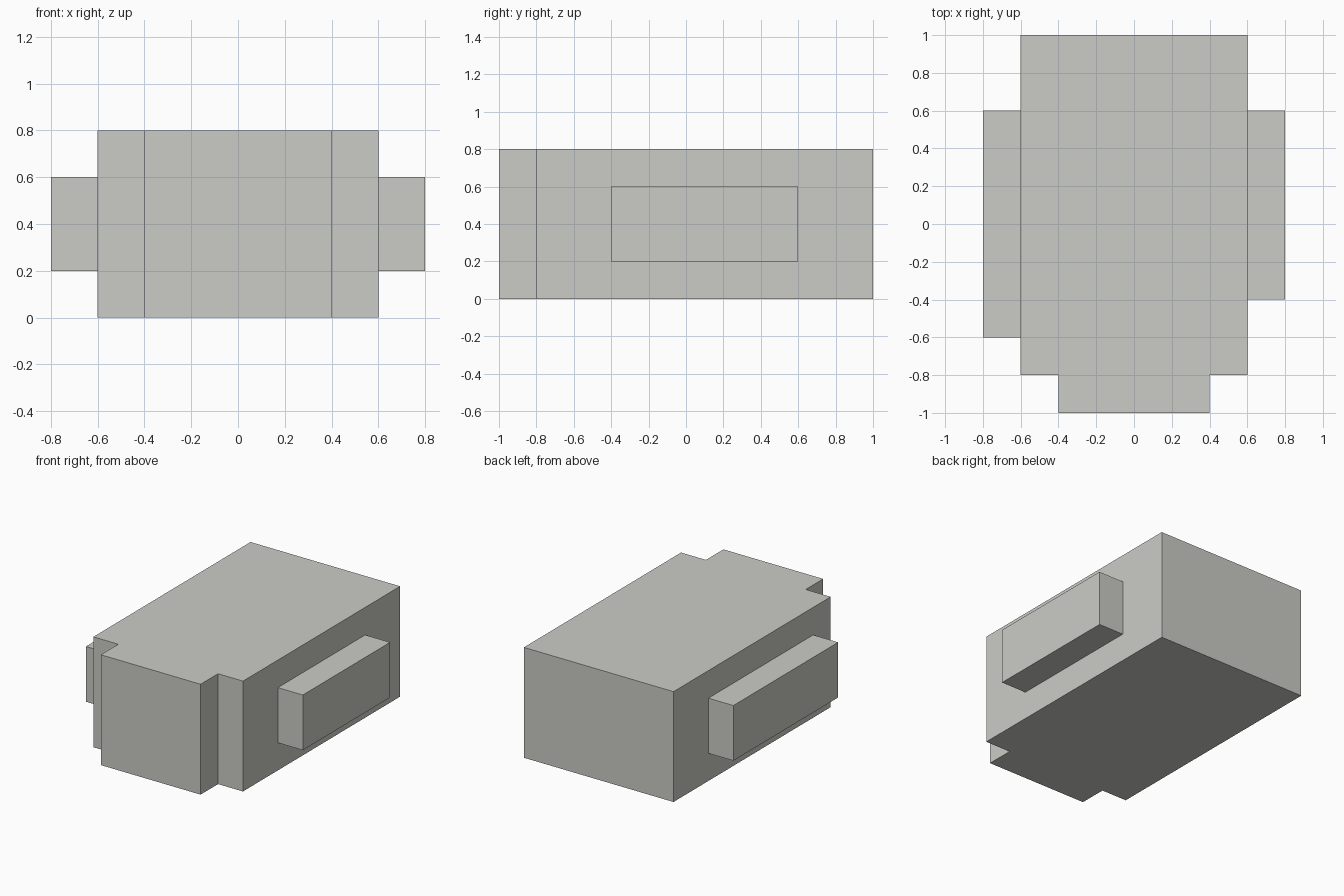
import bpy
import bmesh

if "Cube" in bpy.data.objects:
    bpy.data.objects.remove(bpy.data.objects["Cube"])

grey = bpy.data.materials.new("warm_light_grey")
grey.diffuse_color = (0.60, 0.60, 0.565, 1.0)
grey.use_nodes = True
grey.node_tree.nodes["Principled BSDF"].inputs["Base Color"].default_value = grey.diffuse_color


def prism(name, outline, z0, z1):
    """Extrude a counter-clockwise plan outline from z0 up to z1."""
    bm = bmesh.new()
    base = bm.faces.new([bm.verts.new((x, y, z0)) for x, y in outline])
    top = bmesh.ops.extrude_face_region(bm, geom=[base], use_keep_orig=True)
    verts = [v for v in top["geom"] if isinstance(v, bmesh.types.BMVert)]
    bmesh.ops.translate(bm, verts=verts, vec=(0, 0, z1 - z0))
    bmesh.ops.recalc_face_normals(bm, faces=bm.faces)
    mesh = bpy.data.meshes.new(name)
    bm.to_mesh(mesh)
    bm.free()
    mesh.materials.append(grey)
    obj = bpy.data.objects.new(name, mesh)
    bpy.context.collection.objects.link(obj)
    return obj


def rectangle(x0, x1, y0, y1):
    return [(x0, y0), (x1, y0), (x1, y1), (x0, y1)]


# Main body with the narrower front step, mirrored from its right half
right_half = [(0.4, -1.0), (0.4, -0.8), (0.6, -0.8), (0.6, 1.0)]
left_half = [(-x, y) for x, y in reversed(right_half)]
prism("body", right_half + left_half, 0.0, 0.8)

# Side blocks: the left one reaches further forward
prism("right_side_block", rectangle(0.6, 0.8, -0.4, 0.6), 0.2, 0.6)
prism("left_side_block", rectangle(-0.8, -0.6, -0.6, 0.6), 0.2, 0.6)
